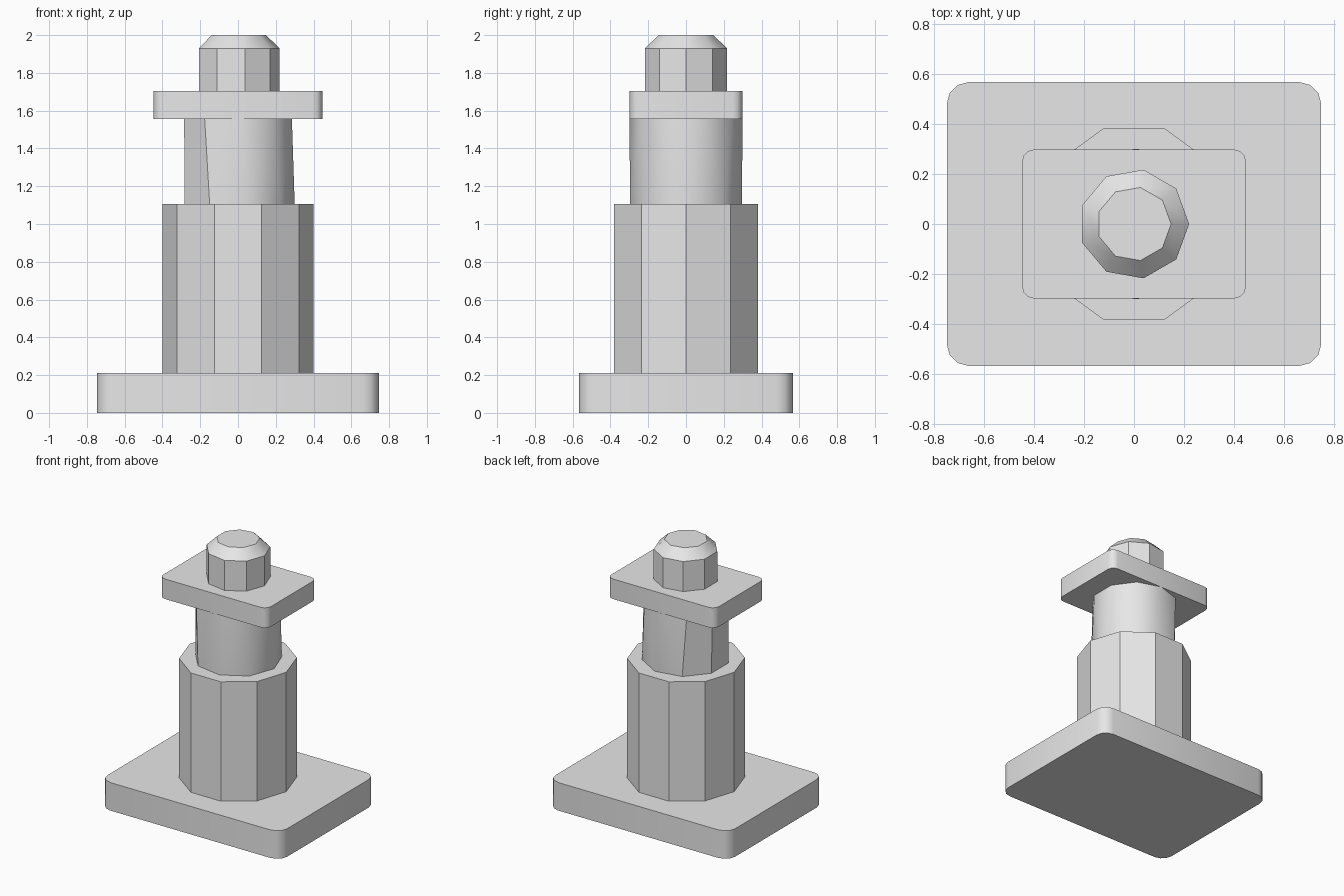
import bpy, bmesh
from math import sin, cos, radians

default = bpy.data.objects.get("Cube")
if default:
    bpy.data.objects.remove(default, do_unlink=True)

grey = bpy.data.materials.new("plain grey")
grey.use_nodes = True
grey.diffuse_color = (0.8, 0.8, 0.8, 1)
grey.node_tree.nodes["Principled BSDF"].inputs["Base Color"].default_value = (0.8, 0.8, 0.8, 1)


def finish(name, bm):
    """Turn the bmesh into a shaded, coloured object."""
    bmesh.ops.recalc_face_normals(bm, faces=bm.faces)
    mesh = bpy.data.meshes.new(name)
    bm.to_mesh(mesh)
    bm.free()
    mesh.materials.append(grey)
    obj = bpy.data.objects.new(name, mesh)
    bpy.context.collection.objects.link(obj)
    bpy.ops.object.select_all(action='DESELECT')
    obj.select_set(True)
    bpy.context.view_layer.objects.active = obj
    bpy.ops.object.shade_smooth_by_angle(angle=radians(31))


def ring(bm, sides, radius, z, start=0):
    angles = [start + i * 360 / sides for i in range(sides)]
    return [bm.verts.new((radius * cos(radians(a)), radius * sin(radians(a)), z))
            for a in angles]


def prism(name, sides, profile):
    """Stack rings of (radius, z) and cap both ends."""
    bm = bmesh.new()
    rings = [ring(bm, sides, r, z) for r, z in profile]
    for low, high in zip(rings, rings[1:]):
        for i in range(sides):
            j = (i + 1) % sides
            bm.faces.new((low[i], low[j], high[j], high[i]))
    bm.faces.new(rings[0])
    bm.faces.new(rings[-1])
    finish(name, bm)


def plate(name, half_x, half_y, bottom, top, corner):
    """Slab with rounded vertical corners."""
    bm = bmesh.new()
    bmesh.ops.create_cube(bm, size=1)
    for v in bm.verts:
        v.co.x *= 2 * half_x
        v.co.y *= 2 * half_y
        v.co.z = top if v.co.z > 0 else bottom
    upright = [e for e in bm.edges if abs(e.verts[0].co.z - e.verts[1].co.z) > 0.01]
    bmesh.ops.bevel(bm, geom=upright, offset=corner, offset_type='OFFSET',
                    segments=3, profile=0.5, affect='EDGES')
    finish(name, bm)


def loft(name, radius, bottom, top, low_sides, high_sides, high_start):
    """Triangle strip between two rings with different side counts."""
    bm = bmesh.new()
    low = ring(bm, low_sides, radius, bottom)
    high = ring(bm, high_sides, radius, top, high_start)
    steps = [(i * 360 / low_sides, 0, low[i % low_sides])
             for i in range(1, low_sides + 1)]
    steps += [(high_start + i * 360 / high_sides, 1, v) for i, v in enumerate(high)]
    last = [low[0], high[-1]]
    for _, side, vert in sorted(steps, key=lambda s: s[:2]):
        bm.faces.new((last[0], last[1], vert))
        last[side] = vert
    bm.faces.new(low)
    bm.faces.new(high)
    finish(name, bm)


# Base slab, ten-sided column, lofted neck, flange and chamfered knob
plate("base_plate", 0.747, 0.566, 0, 0.21, 0.085)
prism("lower_column", 10, [(0.4, 0.21), (0.4, 1.105)])
loft("neck", 0.3, 1.105, 1.555, 9, 10, 18)
plate("flange", 0.447, 0.298, 1.555, 1.705, 0.05)
prism("top_knob", 9, [(0.22, 1.705), (0.22, 1.93), (0.148, 2.0)])
